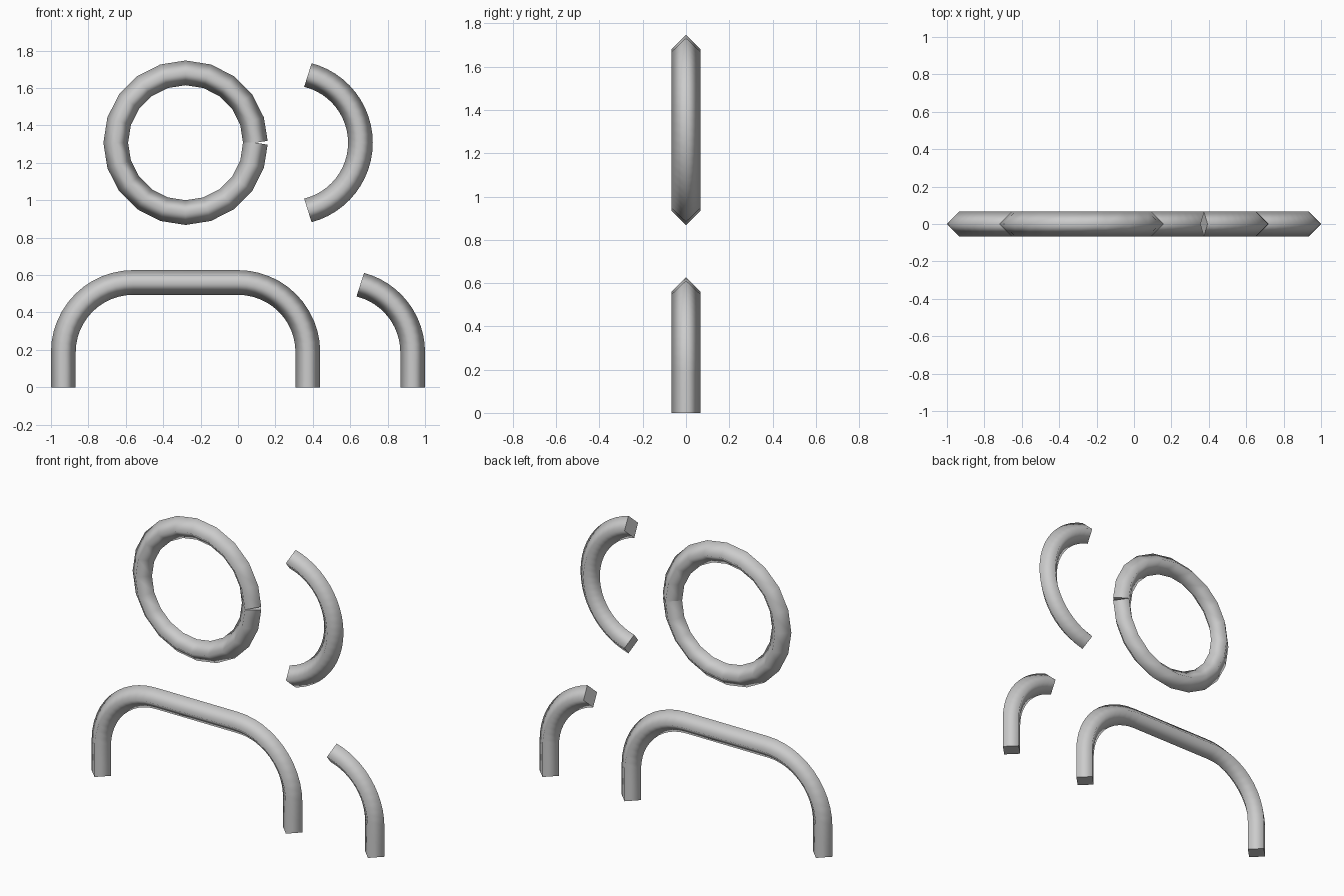
import bpy, bmesh, math
from mathutils import Vector

if "Cube" in bpy.data.objects:
    bpy.data.objects.remove(bpy.data.objects["Cube"])

U = 2 / (20 + math.sqrt(2))      # layout unit: strokes run from x = -10 to 10
R = U * math.sqrt(0.5)           # half diagonal of the square tube

grey = bpy.data.materials.new("light grey")
grey.diffuse_color = (0.6, 0.6, 0.6, 1)
grey.use_nodes = True
grey.node_tree.nodes["Principled BSDF"].inputs["Base Color"].default_value = grey.diffuse_color


def arc(cx, cz, a0, a1, n, r=4):
    """Points of an arc in the xz plane, angles in degrees."""
    return [(cx + r * math.cos(math.radians(a0 + (a1 - a0) * i / n)),
             cz + r * math.sin(math.radians(a0 + (a1 - a0) * i / n))) for i in range(n + 1)]


def tube(name, path):
    """Sweep a square standing on its corner along an open path."""
    pts = [Vector((x * U, 0, z * U)) for x, z in path]
    bm = bmesh.new()
    rings = []
    for i, p in enumerate(pts):
        before = (p - pts[i - 1]).normalized() if i else Vector()
        after = (pts[i + 1] - p).normalized() if i < len(pts) - 1 else Vector()
        t = (before + after).normalized()
        side = Vector((-t.z, 0, t.x))
        y = Vector((0, 1, 0))
        rings.append([bm.verts.new(p + d * R) for d in (side, y, -side, -y)])
    for a, b in zip(rings, rings[1:]):
        for k in range(4):
            f = bm.faces.new((a[k], a[(k + 1) % 4], b[(k + 1) % 4], b[k]))
            f.smooth = True
    # flat end caps with sharp rims
    for ring in (rings[0], rings[-1]):
        cap = bm.faces.new(ring)
        for e in cap.edges:
            e.smooth = False
    bmesh.ops.recalc_face_normals(bm, faces=bm.faces)
    me = bpy.data.meshes.new(name)
    bm.to_mesh(me)
    bm.free()
    me.materials.append(grey)
    ob = bpy.data.objects.new(name, me)
    bpy.context.collection.objects.link(ob)


# front figure: round head with a hairline seam, and shoulders
tube("front_head", arc(-3, 14, 0, 360, 20))
tube("front_shoulders", [(-10, 0)] + arc(-6, 2, 180, 90, 12) + arc(0, 2, 90, 0, 12) + [(4, 0)])

# rear figure: partial head and partial shoulder
half = math.degrees(math.asin(3.875 / 4))
tube("rear_head", arc(3.008, 14, half, -half, 24))
tube("rear_shoulder", arc(6, 2, math.degrees(math.acos(0.25)), 0, 12) + [(10, 0)])
